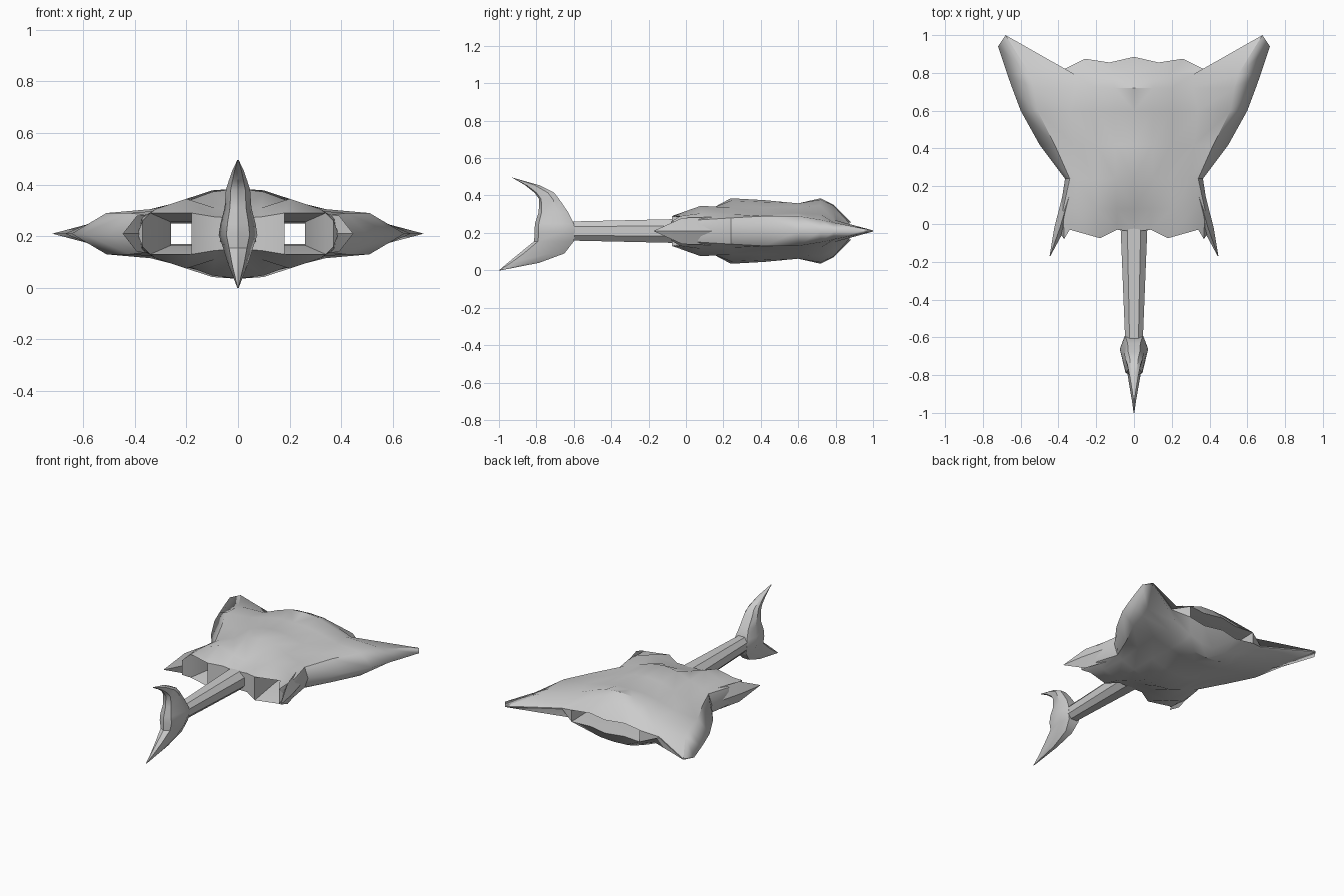
import bpy, bmesh

if "Cube" in bpy.data.objects:
    bpy.data.objects.remove(bpy.data.objects["Cube"])

MID = 0.21  # height of the hull's horizontal mirror plane


def finish(name, bm, mirror=(False, False, False), angle=0.6):
    bmesh.ops.remove_doubles(bm, verts=bm.verts, dist=0.0005)
    bmesh.ops.recalc_face_normals(bm, faces=bm.faces)
    me = bpy.data.meshes.new(name)
    bm.to_mesh(me)
    bm.free()
    ob = bpy.data.objects.new(name, me)
    bpy.context.collection.objects.link(ob)
    if any(mirror):
        ob.location.z = MID
        m = ob.modifiers.new("mirror", 'MIRROR')
        m.use_axis = mirror
        m.merge_threshold = 0.001
    bpy.ops.object.select_all(action='DESELECT')
    ob.select_set(True)
    bpy.context.view_layer.objects.active = ob
    bpy.ops.object.shade_smooth_by_angle(angle=angle)
    return ob


def quad(bm, *pts):
    bm.faces.new([bm.verts.new(p) for p in pts])


def loft(bm, rings):
    """Join closed rings of equal length and cap both ends."""
    rows = [[bm.verts.new(p) for p in r] for r in rings]
    n = len(rows[0])
    for a, b in zip(rows, rows[1:]):
        for i in range(n):
            bm.faces.new((a[i], a[(i + 1) % n], b[(i + 1) % n], b[i]))
    bm.faces.new(rows[0][::-1])
    bm.faces.new(rows[-1])


# Hull and wings: one quarter, as stations of (x, half height) from spine to edge
front = [(0, -.04, .06), (.09, -.03, .065), (.18, -.075, .08),
         (.34, -.03, .08), (.37, -.08, .05), (.39, -.05, 0)]
stations = {
    .08: [(0, .09), (.09, .10), (.20, .135), (.32, .095), (.375, .06), (.39, 0)],
    .24: [(0, .175), (.10, .162), (.20, .125), (.30, .09), (.34, .07), (.365, 0)],
    .42: [(0, .165), (.10, .155), (.20, .125), (.32, .088), (.42, .08), (.50, 0)],
    .60: [(0, .148), (.10, .148), (.20, .13), (.34, .095), (.51, .08), (.60, 0)],
    .72: [(0, .175), (.10, .168), (.20, .135), (.31, .09), (.53, .06), (.645, 0)],
    .79: [(0, .14), (.10, .135), (.19, .105), (.31, .06), (.55, .045), (.67, 0)],
}
rear = [(0, .885, .045), (.13, .855, .045), (.26, .875, .04),
        (.37, .82, .003), (.68, 1.0, .003), (.72, .94, 0)]
rows = [front] + [[(x, y, h) for x, h in s] for y, s in stations.items()] + [rear]
bm = bmesh.new()
for a, b in zip(rows, rows[1:]):
    for i in range(5):
        quad(bm, a[i], a[i + 1], b[i + 1], b[i])

# Front walls on both sides of the intake
for i in (0, 1, 3):
    p, q = front[i], front[i + 1]
    quad(bm, p, q, (q[0], q[1], 0), (p[0], p[1], 0))
bm.faces.new([bm.verts.new(p) for p in (front[4], front[5], (.37, -.08, 0))])
# Thin wing trailing edge
for i in (2, 3):
    p, q = rear[i], rear[i + 1]
    quad(bm, p, q, (q[0], q[1], 0), (p[0], p[1], 0))

# Duct from the intake to the rear slot: inner corner, outer corner
duct = [(front[2], front[3]),
        ((.18, .14, .045), (.26, .14, .045)),
        ((.15, .55, .045), (.265, .55, .045)),
        ((0, .70, .04), (.265, .70, .04))]
for (a, b), (c, d) in zip(duct, duct[1:]):
    quad(bm, a, b, d, c)
    for p, q in ((a, c), (b, d)):
        quad(bm, p, q, (q[0], q[1], 0), (p[0], p[1], 0))
# Slot ceiling, following the curved rear lip
a, b = duct[-1]
bm.faces.new([bm.verts.new(p) for p in (a, b, rear[2], rear[1], rear[0])])
quad(bm, b, rear[2], (rear[2][0], rear[2][1], 0), (b[0], b[1], 0))
finish("hull_and_wings", bm, (True, False, True))

# Forward prongs beside the intakes
bm = bmesh.new()
prong = [(-.17, .445, .002, .002), (-.02, .392, .03, .07), (.14, .345, .036, .075)]
loft(bm, [[(x - w, y, 0), (x, y, h), (x + w, y, 0), (x, y, -h)]
          for y, x, w, h in prong])
finish("front_prongs", bm, (True, False, False), 0.4)

# Neck: tapering eight-sided boom
bm = bmesh.new()
loft(bm, [[(sx * w, y, MID + sz * h) for sx, sz in
           ((1, .45), (.5, 1), (-.5, 1), (-1, .45),
            (-1, -.45), (-.5, -1), (.5, -1), (1, -.45))]
          for y, w, h in ((-.66, .045, .05), (-.04, .07, .064), (.1, .075, .068))])
finish("neck", bm)

# Head: upright blade with two swept horns (z, front y, back y, half width)
head = [(0, -1, -.99, .003), (.04, -.953, -.785, .018), (.09, -.892, -.65, .038),
        (.155, -.812, -.6, .058), (.205, -.81, -.592, .075), (.25, -.808, -.6, .068),
        (.31, -.788, -.63, .052), (.38, -.785, -.678, .047), (.415, -.81, -.705, .036),
        (.455, -.86, -.785, .022), (.495, -.93, -.925, .003)]
bm = bmesh.new()
rings = []
for z, f, b, w in head:
    m = f + (b - f) * .68
    rings.append([(0, f - 0, z), (.6 * w, f + (b - f) * .1, z), (w, m, z), (.65 * w, b, z),
                  (-.65 * w, b, z), (-w, m, z), (-.6 * w, f + (b - f) * .1, z)])
loft(bm, rings)
finish("head", bm)
